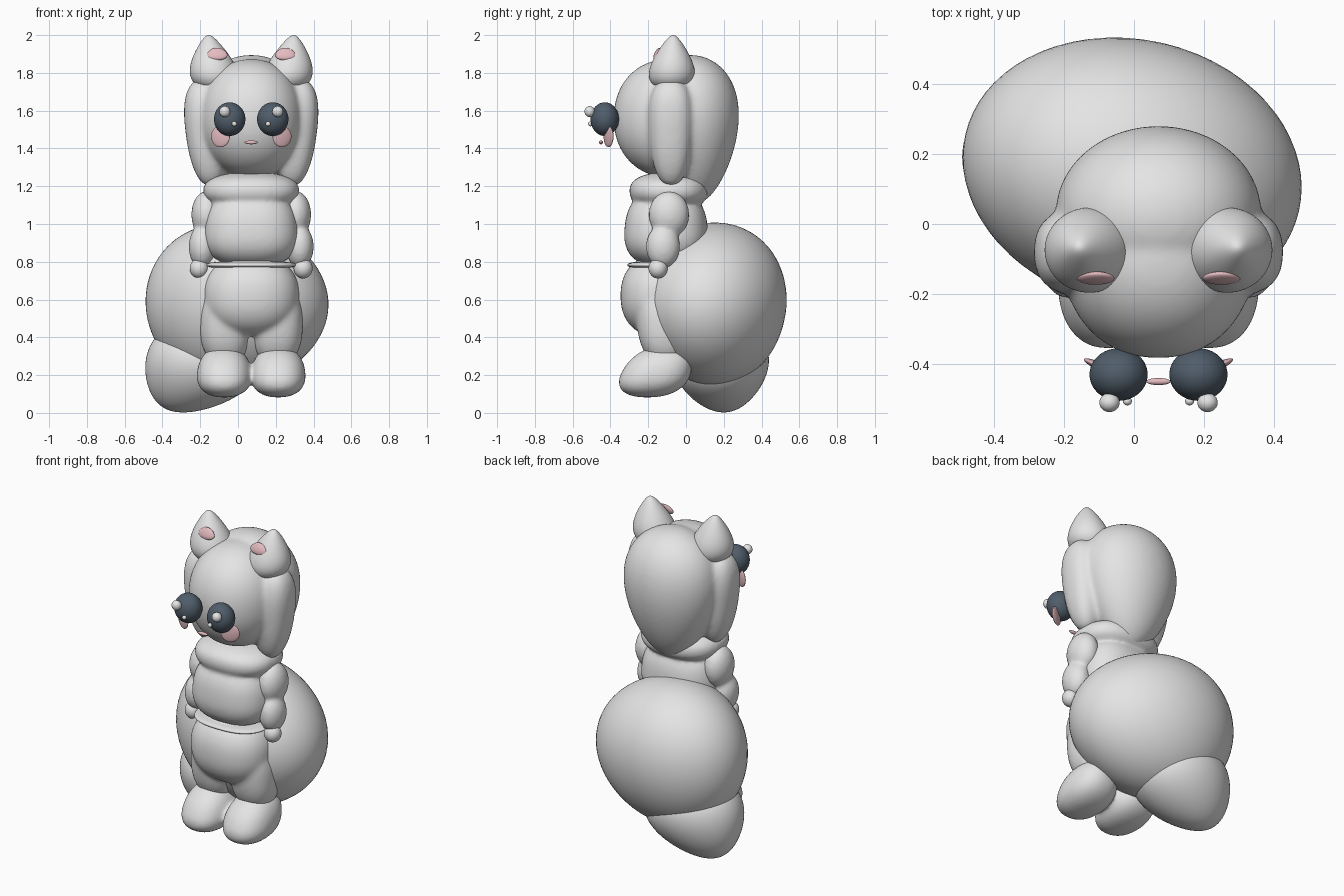
import bpy, bmesh
from mathutils import Vector, Matrix

if "Cube" in bpy.data.objects:
    bpy.data.objects.remove(bpy.data.objects["Cube"])


def material(name, red, green, blue):
    mat = bpy.data.materials.new(name)
    mat.use_nodes = True
    mat.diffuse_color = (red, green, blue, 1)
    shader = next(n for n in mat.node_tree.nodes if n.type == 'BSDF_PRINCIPLED')
    shader.inputs["Base Color"].default_value = mat.diffuse_color
    shader.inputs["Roughness"].default_value = 0.6
    return mat


grey = material("soft grey", 0.78, 0.78, 0.78)
slate = material("dark slate", 0.08, 0.11, 0.145)
pink = material("blush pink", 0.78, 0.5, 0.53)

# The figure stands a little to one side of the tail's centre
figure = Matrix.Translation((0.07, 0, 0))


def rounded(value, square):
    """Push a unit-sphere coordinate outward; a square below one gives a boxier form."""
    return abs(value) ** square * (1 if value > 0 else -1)


def add_object(name, bm, mat):
    bmesh.ops.recalc_face_normals(bm, faces=bm.faces)
    for face in bm.faces:
        face.smooth = True
    mesh = bpy.data.meshes.new(name)
    bm.to_mesh(mesh)
    bm.free()
    mesh.materials.append(mat)
    part = bpy.data.objects.new(name, mesh)
    bpy.context.collection.objects.link(part)
    return part


def blob(name, centre, radii, mat=grey, taper=0, lean=(0, 0), square=1, turn=0, frame=figure):
    """Smooth egg: taper widens the top (or the base if negative), lean shifts it with height."""
    bm = bmesh.new()
    bmesh.ops.create_uvsphere(bm, u_segments=64, v_segments=40, radius=1)
    spin = Matrix.Rotation(turn, 3, 'Z')
    for vert in bm.verts:
        x, y, z = vert.co
        ring = max((x * x + y * y) ** 0.5, 1e-6)
        height = rounded(z, square)
        width = rounded(ring, square) * (1 + taper * height)
        offset = Vector((
            radii[0] * rounded(x / ring, square) * width + lean[0] * height,
            radii[1] * rounded(y / ring, square) * width + lean[1] * height,
            radii[2] * height,
        ))
        vert.co = Vector(centre) + spin @ offset
    bm.transform(frame)
    return add_object(name, bm, mat)


def pair(name, centre, radii, mat=grey, taper=0, lean=(0, 0), square=1, turn=0):
    """The same blob on both sides of the figure."""
    both = []
    for label, side in (("left", 1), ("right", -1)):
        mirrored_centre = (side * centre[0], centre[1], centre[2])
        mirrored_lean = (side * lean[0], lean[1])
        both.append(blob(label + "_" + name, mirrored_centre, radii, mat, taper,
                         mirrored_lean, square, side * turn))
    return both


def fuse(name, parts, softness):
    """Melt overlapping blobs into one skin with soft creases."""
    bm = bmesh.new()
    for part in parts:
        bm.from_mesh(part.data)
        bpy.data.objects.remove(part)
    skin = add_object(name, bm, grey)
    remesh = skin.modifiers.new("skin", 'REMESH')
    remesh.mode = 'VOXEL'
    remesh.voxel_size = 0.012
    remesh.use_smooth_shade = True
    smooth = skin.modifiers.new("soften", 'SMOOTH')
    smooth.factor = 0.5
    smooth.iterations = softness


# Head and hair
fuse("head_and_hair", [
    blob("face", (0, -0.09, 1.56), (0.275, 0.293, 0.313), square=0.94),
    blob("back_hair", (0, 0.035, 1.5), (0.285, 0.24, 0.395), taper=0.25, lean=(0, -0.01)),
    *pair("side_hair", (0.23, -0.08, 1.485), (0.118, 0.118, 0.285), taper=0.17,
          lean=(0.015, 0), square=0.83),
], 14)

# Ears, wide at the base and drawn out to a soft tip
pair("ear", (0.205, -0.073, 1.85), (0.115, 0.11, 0.15), taper=-0.5, lean=(0.02, 0.005))
pair("inner_ear", (0.18, -0.153, 1.9), (0.053, 0.016, 0.033), pink, taper=-0.2, lean=(0, 0.01))

# Face
pair("eye", (0.114, -0.43, 1.555), (0.083, 0.075, 0.089), slate)
pair("eye_glint", (0.14, -0.51, 1.595), (0.029, 0.027, 0.029))
pair("eye_spark", (0.089, -0.506, 1.53), (0.013, 0.012, 0.013))
pair("cheek", (0.163, -0.41, 1.463), (0.055, 0.012, 0.056), pink, turn=0.45)
blob("mouth", (0, -0.45, 1.432), (0.035, 0.01, 0.01), pink)

# Padded top with a rolled collar and a thin hem
fuse("padded_top", [
    blob("torso", (0, -0.105, 0.98), (0.25, 0.22, 0.21), taper=-0.08, square=0.8),
    blob("collar", (0, -0.09, 1.175), (0.255, 0.21, 0.1), square=0.85),
], 10)
blob("shirt_hem", (0, -0.11, 0.783), (0.24, 0.2, 0.022), square=0.78)

# Arms built from puffy segments
shoulders = pair("shoulder", (0.235, -0.09, 1.05), (0.082, 0.107, 0.125))
forearms = pair("forearm", (0.258, -0.122, 0.88), (0.073, 0.09, 0.115))
for label, shoulder, forearm in zip(("left", "right"), shoulders, forearms):
    fuse(label + "_arm", [shoulder, forearm], 8)
pair("hand", (0.275, -0.148, 0.765), (0.05, 0.05, 0.053))

# Hips, legs and feet
fuse("hips_and_legs", [
    blob("hips", (0, -0.13, 0.62), (0.255, 0.217, 0.22), square=0.88),
    *pair("leg", (0.135, -0.125, 0.47), (0.138, 0.135, 0.22), lean=(0, -0.02), square=0.85),
], 14)
fuse("feet", pair("foot", (0.143, -0.155, 0.22), (0.143, 0.183, 0.138), taper=-0.12,
                  lean=(0, 0.05), square=0.88), 8)

# Big tail along a leaning axis, measured downward from its top
tail_top = Vector((0.155, 0.1, 0.97))
tail_end = Vector((-0.265, 0.22, 0))
up = (tail_top - tail_end).normalized()
across = (Vector((1, 0, 0)) - up * up.x).normalized()
tail_frame = Matrix((across, up.cross(across), up)).transposed().to_4x4()
tail_frame.translation = tail_top
blob("tail", (0, 0, -0.44), (0.48, 0.38, 0.44), taper=0.08, lean=(0.04, 0), turn=-0.25,
     frame=tail_frame)
blob("tail_tip", (-0.05, 0, -0.84), (0.275, 0.245, 0.25), taper=0.27, lean=(0.06, 0),
     frame=tail_frame)
